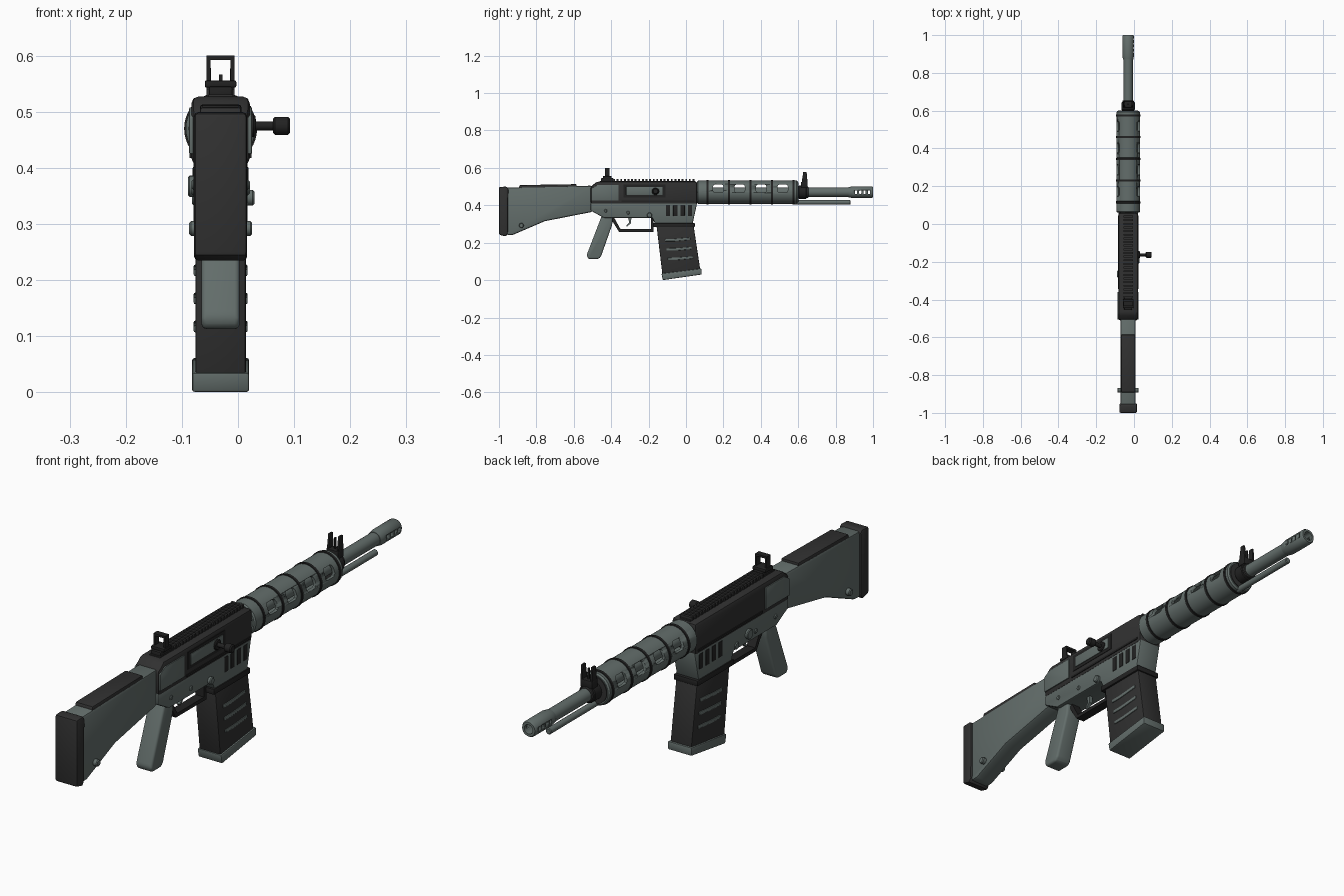
import bpy, bmesh, math
from mathutils import Matrix, Vector

cube = bpy.data.objects.get("Cube")
if cube:
    bpy.data.objects.remove(cube)

CX, AXIS = -0.031, 0.47          # centre plane and bore height


def material(name, rgb):
    m = bpy.data.materials.new(name)
    m.use_nodes = True
    m.diffuse_color = (*rgb, 1)
    m.node_tree.nodes["Principled BSDF"].inputs["Base Color"].default_value = (*rgb, 1)
    return m


GREY = material("grey green", (0.125, 0.155, 0.147))
DARK = material("charcoal", (0.03, 0.03, 0.03))
BLACK = material("soft black", (0.016, 0.016, 0.016))


def apply_modifier(ob, mod):
    bpy.context.view_layer.objects.active = ob
    bpy.ops.object.modifier_apply(modifier=mod.name)


def finish(name, bm, mat, bevel=0.0, segments=2):
    bmesh.ops.recalc_face_normals(bm, faces=bm.faces)
    me = bpy.data.meshes.new(name)
    bm.to_mesh(me)
    bm.free()
    me.materials.append(mat)
    ob = bpy.data.objects.new(name, me)
    bpy.context.collection.objects.link(ob)
    if bevel:
        mod = ob.modifiers.new("Bevel", "BEVEL")
        mod.width, mod.segments = bevel, segments
        mod.limit_method, mod.angle_limit = "ANGLE", math.radians(25)
        apply_modifier(ob, mod)
    bpy.ops.object.select_all(action="DESELECT")
    ob.select_set(True)
    bpy.context.view_layer.objects.active = ob
    bpy.ops.object.shade_smooth_by_angle(angle=math.radians(35))
    return ob


def prism(name, profile, half, mat, bevel=0.0, x=CX, segments=2):
    """Side profile of (y, z) points extruded across x."""
    bm = bmesh.new()
    face = bm.faces.new([bm.verts.new((x - half, y, z)) for y, z in profile])
    new = bmesh.ops.extrude_face_region(bm, geom=[face])["geom"]
    bmesh.ops.translate(bm, vec=(2 * half, 0, 0),
                        verts=[v for v in new if isinstance(v, bmesh.types.BMVert)])
    return finish(name, bm, mat, bevel, segments)


def block(name, y, z, half, mat, bevel=0.0, x=CX):
    return prism(name, [(y[0], z[0]), (y[1], z[0]), (y[1], z[1]), (y[0], z[1])],
                 half, mat, bevel, x)


def lathe(name, profile, mat, origin=(CX, 0, AXIS), axis="Y", sides=32):
    """Profile of (radius, distance) points spun about the y or x axis."""
    bm = bmesh.new()
    d = Vector((0, 1, 0)) if axis == "Y" else Vector((1, 0, 0))
    verts = [bm.verts.new(d * t + Vector((0, 0, r))) for r, t in profile]
    edges = [bm.edges.new(p) for p in zip(verts, verts[1:])]
    if profile[0][0] > 0 and profile[-1][0] > 0:
        edges.append(bm.edges.new((verts[-1], verts[0])))
    bmesh.ops.spin(bm, geom=verts + edges, cent=(0, 0, 0), axis=d,
                   angle=2 * math.pi, steps=sides)
    bmesh.ops.remove_doubles(bm, verts=bm.verts, dist=1e-5)
    bmesh.ops.transform(bm, matrix=Matrix.Translation(origin), verts=bm.verts)
    return finish(name, bm, mat)


def rod(name, r, a, b, mat, origin=(CX, 0, AXIS), axis="Y", chamfer=0.003, sides=24):
    return lathe(name, [(0, a), (r - chamfer, a), (r, a + chamfer), (r, b - chamfer),
                        (r - chamfer, b), (0, b)], mat, origin, axis, sides)


def cut_slots(target, centres, z, length, height):
    """Cut rounded slots straight through the part along x."""
    bm = bmesh.new()
    for c in centres:
        m = Matrix.Translation((CX, c, z)) @ Matrix.Diagonal((0.3, length, height, 1))
        bmesh.ops.create_cube(bm, size=1, matrix=m)
    cutter = finish("slot_cutter", bm, DARK, min(length, height) * 0.25)
    mod = target.modifiers.new("Slots", "BOOLEAN")
    mod.operation, mod.solver, mod.object = "DIFFERENCE", "EXACT", cutter
    apply_modifier(target, mod)
    bpy.data.objects.remove(cutter)


# Stock, butt pad, cheek rest
prism("stock", [(-0.96, 0.495), (-0.96, 0.24), (-0.925, 0.242), (-0.755, 0.315),
                (-0.5, 0.365), (-0.5, 0.505)], 0.04, GREY, 0.01)
prism("butt_pad", [(-1, 0.498), (-1, 0.243), (-0.962, 0.233), (-0.953, 0.25),
                   (-0.95, 0.49), (-0.96, 0.5)], 0.047, DARK, 0.008)
prism("cheek_rest", [(-0.895, 0.485), (-0.585, 0.49), (-0.585, 0.513), (-0.89, 0.508)],
      0.037, DARK, 0.005)
rod("stock_bolt", 0.013, -0.056, 0.056, GREY, (CX, -0.88, 0.292), "X")

# Receiver
prism("upper_receiver", [(-0.51, 0.405), (0.06, 0.405), (0.06, 0.527), (-0.475, 0.527),
                         (-0.51, 0.5)], 0.052, DARK, 0.012)
prism("lower_receiver", [(-0.51, 0.415), (-0.51, 0.372), (-0.44, 0.333), (-0.18, 0.333),
                         (-0.165, 0.3), (0.035, 0.3), (0.06, 0.415)], 0.048, GREY, 0.006)
for side, s in (("left", 1), ("right", -1)):
    prism(side + "_rear_panel", [(-0.505, 0.425), (-0.36, 0.425), (-0.36, 0.508),
                                 (-0.475, 0.508), (-0.505, 0.49)],
          0.004, GREY, 0.002, CX + s * 0.052)
    block(side + "_receiver_seam", (-0.345, 0.045), (0.418, 0.426), 0.003, BLACK,
          x=CX + s * 0.052)
    for i in range(4):
        y = -0.096 + 0.039 * i
        block(f"{side}_magwell_slot_{i + 1}", (y - 0.012, y + 0.012), (0.342, 0.402),
              0.004, BLACK, 0.003, CX + s * 0.046)

# Ejection port and charging handle
block("port_frame", (-0.335, -0.11), (0.443, 0.51), 0.003, BLACK, x=CX + 0.051)
block("port_cover", (-0.32, -0.125), (0.455, 0.498), 0.004, GREY, 0.002, CX + 0.052)
handle = (0, -0.163, 0.475)
rod("handle_collar", 0.02, 0.01, 0.031, BLACK, handle, "X")
rod("handle_stem", 0.008, 0.02, 0.07, BLACK, handle, "X")
rod("handle_knob", 0.016, 0.062, 0.093, BLACK, handle, "X", 0.004)

# Pins and selector
for name, y, z, r, a, b in (
        ("main_pin", -0.195, 0.347, 0.014, -0.051, 0.06),
        ("trigger_pin", -0.31, 0.36, 0.009, -0.052, 0.052),
        ("rear_pin", -0.43, 0.37, 0.009, -0.052, 0.052),
        ("selector", -0.265, 0.367, 0.019, -0.058, 0.0)):
    rod(name, r, a, b, GREY, (CX, y, z), "X")

# Top rail with teeth
block("rail_base", (-0.46, 0.05), (0.52, 0.531), 0.022, DARK)
for i in range(23):
    y = -0.385 + 0.0193 * i
    block(f"rail_tooth_{i + 1}", (y - 0.005, y + 0.005), (0.528, 0.541), 0.025, DARK)

# Handguard with through slots and bands
guard = lathe("handguard", [(0.057, 0.06), (0.062, 0.065), (0.062, 0.592), (0.057, 0.598),
                            (0.05, 0.598), (0.05, 0.06)], GREY, sides=40)
cut_slots(guard, [0.172 + 0.115 * i for i in range(4)], 0.49, 0.055, 0.042)
for i in range(5):
    y = 0.115 + 0.115 * i
    lathe(f"handguard_band_{i + 1}", [(0.058, y - 0.007), (0.065, y - 0.005),
          (0.065, y + 0.005), (0.058, y + 0.007)], BLACK, sides=40)
lathe("handguard_end_cap", [(0.02, 0.585), (0.053, 0.585), (0.053, 0.602), (0.02, 0.602)], DARK)

# Barrel, muzzle brake, gas tube
rod("barrel", 0.025, 0.05, 0.89, GREY)
brake = lathe("muzzle_brake", [(0.018, 0.87), (0.027, 0.87), (0.031, 0.89), (0.031, 0.993),
                               (0.027, 1.0), (0.018, 1.0)], GREY)
cut_slots(brake, [0.909 + 0.023 * i for i in range(4)], AXIS, 0.012, 0.018)
rod("gas_tube", 0.012, 0.58, 0.88, GREY, (CX, 0, 0.416))

# Front sight
rod("front_sight_collar", 0.035, 0.602, 0.645, BLACK)
rod("front_sight_band", 0.03, 0.64, 0.655, DARK)
block("front_sight_base", (0.615, 0.65), (0.495, 0.525), 0.026, BLACK, 0.003)
for side, s in (("left", 1), ("right", -1)):
    prism(side + "_sight_ear", [(0.618, 0.52), (0.65, 0.52), (0.645, 0.578), (0.627, 0.578)],
          0.004, BLACK, 0.001, CX + s * 0.021)
block("front_sight_post", (0.63, 0.638), (0.52, 0.566), 0.003, BLACK)

# Rear sight
block("rear_sight_foot", (-0.455, -0.388), (0.525, 0.545), 0.021, BLACK, 0.003)
block("rear_sight_base", (-0.445, -0.398), (0.543, 0.556), 0.028, BLACK, 0.003)
for side, s in (("left", 1), ("right", -1)):
    block(side + "_rear_sight_upright", (-0.434, -0.41), (0.55, 0.6), 0.0035, BLACK,
          x=CX + s * 0.0215)
block("rear_sight_bridge", (-0.434, -0.41), (0.592, 0.6), 0.025, BLACK)

# Grip, trigger, guard
prism("pistol_grip", [(-0.45, 0.345), (-0.39, 0.345), (-0.395, 0.295), (-0.455, 0.125),
                      (-0.468, 0.113), (-0.522, 0.113), (-0.531, 0.13), (-0.527, 0.145)],
      0.034, GREY, 0.012, segments=3)
prism("trigger_guard", [(-0.4, 0.34), (-0.385, 0.335), (-0.35, 0.272), (-0.188, 0.272),
                        (-0.188, 0.335), (-0.174, 0.335), (-0.174, 0.258), (-0.358, 0.258),
                        (-0.4, 0.325)], 0.018, BLACK)
prism("trigger", [(-0.31, 0.335), (-0.292, 0.335), (-0.294, 0.305), (-0.315, 0.285),
                  (-0.319, 0.291), (-0.304, 0.308)], 0.007, GREY)

# Magazine
block("magwell_collar", (-0.175, 0.047), (0.283, 0.305), 0.052, BLACK, 0.004)
prism("magazine", [(-0.158, 0.295), (0.04, 0.295), (0.077, 0.05), (-0.125, 0.02)],
      0.045, DARK, 0.004)
prism("magazine_floor", [(-0.131, 0.035), (0.084, 0.062), (0.084, 0.03), (-0.124, 0.0)],
      0.051, GREY, 0.005)
for i in range(3):
    y, z = -0.112 + 0.007 * i, 0.207 - 0.05 * i
    prism(f"magazine_rib_{i + 1}", [(y, z), (y + 0.045, z), (y + 0.135, z + 0.008),
          (y + 0.135, z + 0.021), (y + 0.05, z + 0.014), (y, z + 0.013)],
          0.048, GREY, 0.003)
